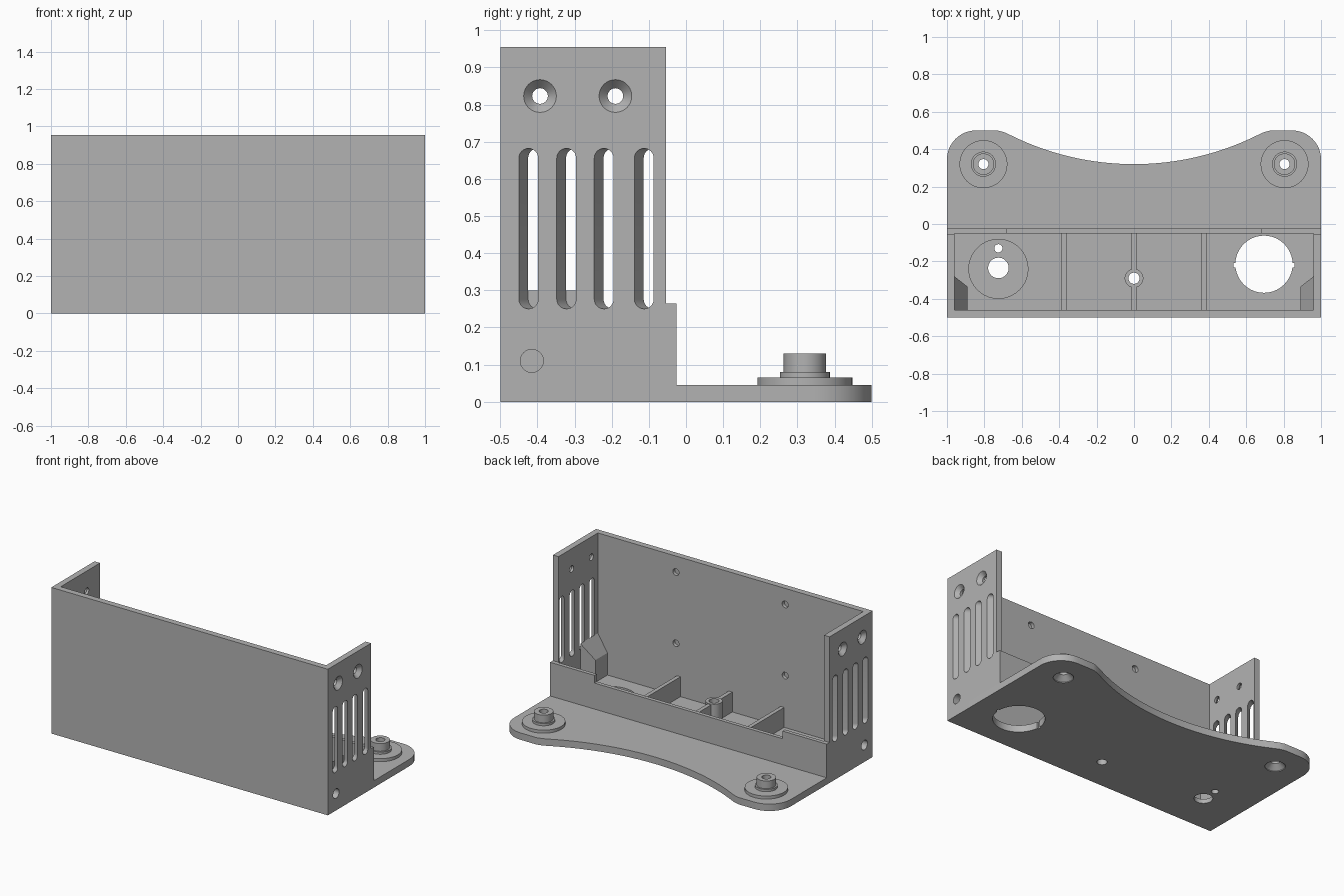
import bpy, bmesh
from math import sin, cos, pi, radians, sqrt

cube = bpy.data.objects.get("Cube")
if cube:
    bpy.data.objects.remove(cube, do_unlink=True)

grey = bpy.data.materials.new("light grey plastic")
grey.use_nodes = True
tone = (0.45, 0.45, 0.45, 1)
grey.diffuse_color = tone
grey.node_tree.nodes["Principled BSDF"].inputs["Base Color"].default_value = tone

FLOOR, TOP = 0.045, 0.955
parts, cutters = [], []


def loft(name, rings, cutter=False):
    """Closed solid through a series of matching rings."""
    bm = bmesh.new()
    loops = [[bm.verts.new(p) for p in ring] for ring in rings]
    n = len(loops[0])
    for a, b in zip(loops, loops[1:]):
        for i in range(n):
            j = (i + 1) % n
            bm.faces.new((a[i], a[j], b[j], b[i]))
    bm.faces.new(loops[0])
    bm.faces.new(loops[-1])
    bmesh.ops.recalc_face_normals(bm, faces=bm.faces)
    mesh = bpy.data.meshes.new(name)
    bm.to_mesh(mesh)
    bm.free()
    mesh.materials.append(grey)
    ob = bpy.data.objects.new(name, mesh)
    bpy.context.collection.objects.link(ob)
    ob.hide_render = cutter
    (cutters if cutter else parts).append(ob)
    return ob


def place(axis, u, v, h):
    return {"x": (h, u, v), "y": (u, h, v), "z": (u, v, h)}[axis]


def prism(name, axis, outline, h0, h1, cutter=False):
    return loft(name, [[place(axis, u, v, h) for u, v in outline] for h in (h0, h1)], cutter)


def box(name, x0, x1, y0, y1, z0, z1, cutter=False):
    return prism(name, "z", [(x0, y0), (x1, y0), (x1, y1), (x0, y1)], z0, z1, cutter)


def turned(name, axis, u, v, steps, cutter=False, n=40):
    """Round solid from (radius, height) steps."""
    angles = [2 * pi * i / n for i in range(n)]
    return loft(name, [[place(axis, u + r * cos(a), v + r * sin(a), h) for a in angles]
                       for r, h in steps], cutter)


def drill(axis, u, v, r, h0, h1):
    return turned("cutter", axis, u, v, [(r, h0), (r, h1)], True)


def cut(ob, tools):
    for tool in tools:
        mod = ob.modifiers.new("cut", "BOOLEAN")
        mod.operation, mod.solver, mod.object = "DIFFERENCE", "EXACT", tool
    graph = bpy.context.evaluated_depsgraph_get()
    graph.update()
    mesh = bpy.data.meshes.new_from_object(ob.evaluated_get(graph))
    ob.modifiers.clear()
    ob.data = mesh


# Base plate: rounded rear lobes joined by a shallow concave edge
half = [(1, -0.5)]
half += [(0.845 + 0.155 * cos(i * pi / 24), 0.345 + 0.155 * sin(i * pi / 24)) for i in range(13)]
half += [(0.73, 0.5), (0.695, 0.491)]
R = 1.483
half += [(x, 0.32 + R - sqrt(R * R - x * x)) for x in (0.66 * (1 - i / 16) for i in range(17))]
base = prism("base_plate", "z", half + [(-x, y) for x, y in half[-2::-1]], 0, FLOOR)

centre_hole = drill("z", 0, -0.29, 0.03, -0.1, 0.3)
base_tools = [
    centre_hole,
    drill("z", 0.695, -0.215, 0.153, -0.1, 0.1),
    box("cutter", 0.533, 0.857, -0.232, -0.208, -0.1, 0.1, True),
    drill("z", -0.725, -0.24, 0.158, 0.028, 0.1),
    drill("z", -0.725, -0.235, 0.055, -0.1, 0.1),
    drill("z", -0.725, -0.13, 0.022, -0.1, 0.1),
]

# Stepped mounting bosses with screw holes countersunk from below
for s, side in ((1, "left"), (-1, "right")):
    boss = turned(side + "_mounting_boss", "z", s * 0.805, 0.32,
                  [(0.128, FLOOR), (0.128, 0.065), (0.067, 0.065),
                   (0.067, 0.08), (0.057, 0.08), (0.057, 0.13)], n=48)
    screw = turned("cutter", "z", s * 0.805, 0.32,
                   [(0.06, -0.01), (0.06, 0.005), (0.027, 0.035), (0.027, 0.2)], True)
    cut(boss, [screw])
    base_tools.append(screw)
cut(base, base_tools)

# Front wall with blind holes on its inner face
front = box("front_wall", -1, 1, -0.5, -0.46, FLOOR, TOP)
cut(front, [drill("y", x, z, 0.022, -0.482, -0.4) for x in (-0.395, 0.395) for z in (0.385, 0.85)])

# Low rear wall with a lowered middle
prism("rear_wall", "y", [(-0.96, FLOOR), (0.96, FLOOR), (0.96, 0.265), (0.68, 0.265),
                         (0.68, 0.215), (-0.68, 0.215), (-0.68, 0.265), (-0.96, 0.265)],
      -0.05, -0.025)


def vent(s, y0):
    """Round-ended slot slanting backwards through a side wall."""
    r, low, high = 0.026, 0.276, 0.656
    arc = [i * pi / 12 for i in range(13)]
    rings = []
    for h in (0.94, 1.02):
        y = y0 + (1 - h) * 0.625
        rings.append([(s * h, y + r * cos(a), high + r * sin(a)) for a in arc] +
                     [(s * h, y - r * cos(a), low - r * sin(a)) for a in arc])
    return loft("cutter", rings, True)


# Side walls with vents, countersunk holes and a corner screw block
for s, side in ((1, "left"), (-1, "right")):
    wall = prism(side + "_side_wall", "x",
                 [(-0.46, FLOOR), (-0.025, FLOOR), (-0.025, 0.265),
                  (-0.054, 0.265), (-0.054, TOP), (-0.46, TOP)], s * 0.96, s)
    block = loft(side + "_screw_block", [
        [(s * 0.96, -0.46, FLOOR), (s * 0.96, -0.28, FLOOR),
         (s * 0.89, -0.335, FLOOR), (s * 0.89, -0.46, FLOOR)],
        [(s * 0.96, -0.46, 0.3), (s * 0.96, -0.28, 0.3),
         (s * 0.89, -0.335, 0.19), (s * 0.89, -0.46, 0.19)]])
    screw = drill("x", -0.415, 0.11, 0.031, s * 0.92, s * 1.02)
    sinks = [turned("cutter", "x", y, 0.823,
                    [(0.021, s * 0.9), (0.021, s * 0.975), (0.044, s), (0.044, s * 1.02)], True)
             for y in (-0.393, -0.19)]
    cut(wall, [screw] + sinks + [vent(s, y) for y in (-0.424, -0.322, -0.221, -0.113)])
    cut(block, [screw])

# Floor ribs and the central screw post
for x, side in ((0.375, "left"), (-0.375, "right")):
    box(side + "_rib", x - 0.013, x + 0.013, -0.46, -0.05, FLOOR, 0.175)
box("middle_rib_front", -0.013, 0.013, -0.46, -0.335, FLOOR, 0.175)
box("middle_rib_rear", -0.013, 0.013, -0.245, -0.05, FLOOR, 0.175)
post = turned("centre_post", "z", 0, -0.29, [(0.05, FLOOR), (0.05, 0.18)])
cut(post, [centre_hole])

for ob in cutters:
    bpy.data.objects.remove(ob, do_unlink=True)

# Smooth round surfaces, keep edges crisp
bpy.ops.object.select_all(action="DESELECT")
for ob in parts:
    ob.select_set(True)
bpy.context.view_layer.objects.active = base
bpy.ops.object.shade_smooth_by_angle(angle=radians(25))
